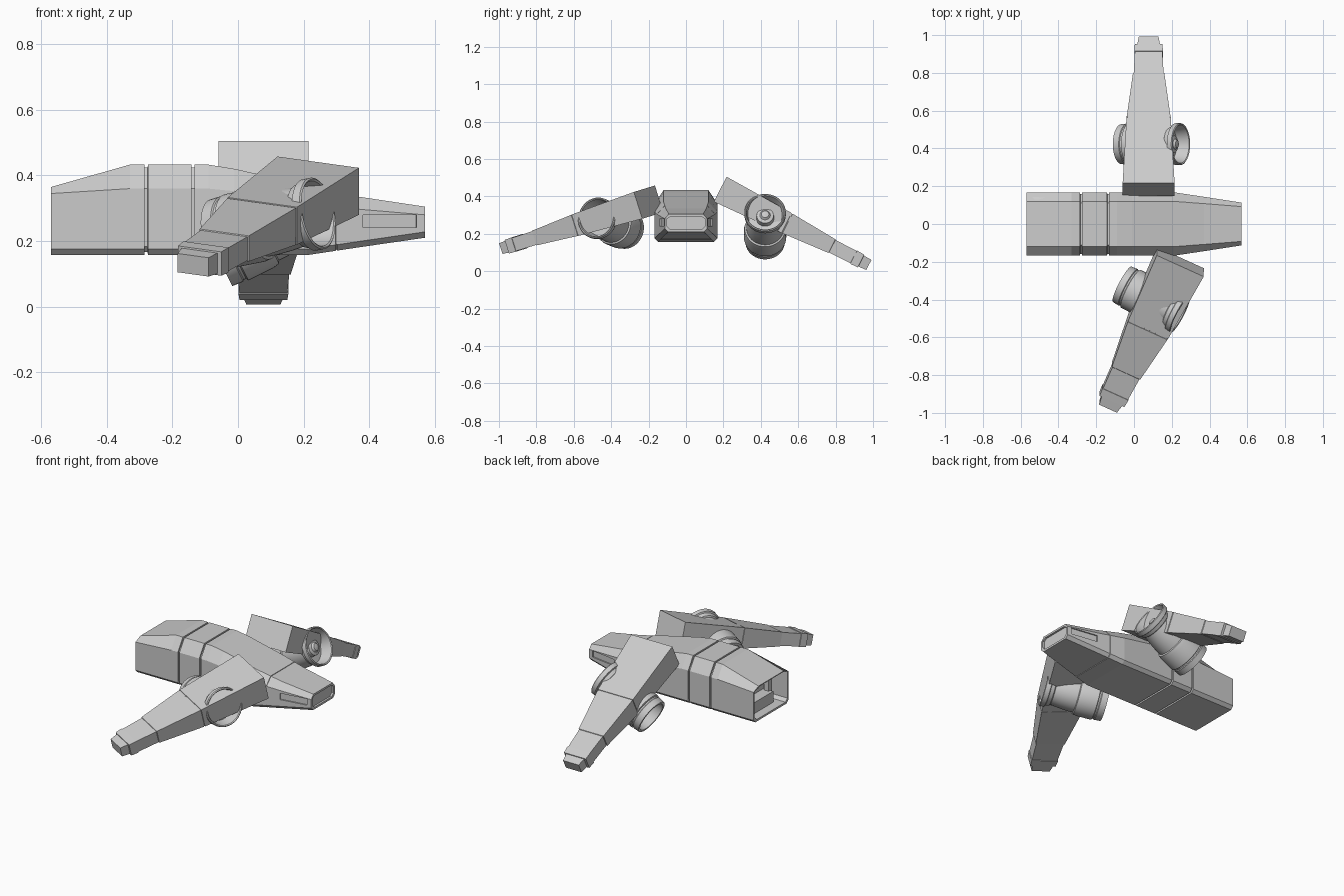
import bpy, bmesh, math
from mathutils import Vector, Matrix

if "Cube" in bpy.data.objects:
    bpy.data.objects.remove(bpy.data.objects["Cube"])


def make_object(name, bm, smooth=False):
    bmesh.ops.recalc_face_normals(bm, faces=bm.faces)
    me = bpy.data.meshes.new(name)
    bm.to_mesh(me)
    bm.free()
    ob = bpy.data.objects.new(name, me)
    bpy.context.collection.objects.link(ob)
    if smooth:
        bpy.context.view_layer.objects.active = ob
        ob.select_set(True)
        bpy.ops.object.shade_smooth_by_angle(angle=math.radians(35))
        ob.select_set(False)
    return ob


def loft(name, rings, smooth=False, caps=True, closed=True):
    bm = bmesh.new()
    vs = [[bm.verts.new(p) for p in r] for r in rings]
    n = len(vs[0])
    for a, b in zip(vs, vs[1:]):
        for i in range(n):
            j = (i + 1) % n
            bm.faces.new((a[i], a[j], b[j], b[i]))
    if caps:
        bm.faces.new(vs[0])
        bm.faces.new(vs[-1])
    return make_object(name, bm, smooth)


def box(name, loc, size, rot_z=0.0):
    bm = bmesh.new()
    m = Matrix.Translation(loc) @ Matrix.Rotation(rot_z, 4, 'Z') @ Matrix.Diagonal((*size, 1))
    bmesh.ops.create_cube(bm, size=1, matrix=m)
    return make_object(name, bm)


def cut(target, cutter):
    cutter.hide_render = True
    cutter.hide_viewport = True
    cutter.display_type = 'WIRE'
    mod = target.modifiers.new("cut", 'BOOLEAN')
    mod.object = cutter
    mod.operation = 'DIFFERENCE'
    mod.solver = 'EXACT'


# Fuselage stations: x, half width, bottom z, shoulder z, top z, top half width
ST = [(-.57, .168, .157, .345, .365, .12), (-.33, .168, .157, .36, .433, .12),
      (-.09, .168, .157, .36, .433, .12), (-.01, .168, .157, .352, .42, .12),
      (.21, .168, .157, .315, .37, .12), (.37, .144, .181, .297, .335, .108),
      (.57, .113, .21, .28, .305, .092)]


def station(x):
    for a, b in zip(ST, ST[1:]):
        if a[0] <= x <= b[0]:
            t = (x - a[0]) / (b[0] - a[0])
            return [p + (q - p) * t for p, q in zip(a, b)]


def hull_ring(x, d=0.0):
    _, w, b, s, t, tw = station(x)
    w, b, t, tw = w - d, b + d, t - d, tw - d
    half = [(tw, t), (w, s), (w, b + .018), (w - .018, b)]
    pts = half + [(-y, z) for y, z in reversed(half)]
    return [(x, y, z) for y, z in pts]


# Panel grooves are added as narrow inset rings
cuts = [(s[0], 0) for s in ST]
for gx, hw, d in [(-.28, .005, .009), (-.137, .005, .009), (.30, .002, .003)]:
    cuts += [(gx - hw, 0), (gx - hw + .0005, d), (gx + hw - .0005, d), (gx + hw, 0)]
fuselage = loft("fuselage", [hull_ring(x, d) for x, d in sorted(cuts)])

# Open rear bay, nose recess and side slots
rear = [hull_ring(-.57, .012), hull_ring(-.45, .012)]
rear[0] = [(-.6, y, z) for _, y, z in rear[0]]
cut(fuselage, loft("rear_bay_cutter", rear))
nose = [(x, y, z) for x, y, z in hull_ring(.57, .012)]
cut(fuselage, loft("nose_cutter", [[(x - .012, y, z) for x, y, z in nose],
                                   [(x + .02, y, z) for x, y, z in nose]]))
for sgn in (1, -1):
    cut(fuselage, box("side_slot_cutter", (.463, sgn * .13, .26), (.165, .016, .038), -sgn * .154))

# Machinery inside the rear bay
box("bay_console", (-.48, 0, .2), (.07, .2, .07))
for y in (-.1, .1):
    box("bay_post", (-.48, y, .26), (.03, .03, .19))

# Wing sections: distance along, half width, half thickness
WING = [(0, .1375, .075), (.398, .117, .06), (.399, .113, .057), (.403, .113, .057),
        (.404, .116, .059), (.67, .083, .041), (.672, .079, .038), (.80, .073, .037),
        (.801, .076, .040), (.845, .073, .038), (.846, .06, .033), (.892, .052, .030)]


def wing(name, root, tip, side):
    root, tip, side = Vector(root), Vector(tip), Vector(side)
    u = (tip - root).normalized()
    x = (side - u * side.dot(u)).normalized()
    n = x.cross(u)
    if n.z < 0:
        n = -n
    rings = [[root + u * d + x * (w * a) + n * (h * b)
              for a, b in ((1, 1), (-1, 1), (-1, -1), (1, -1))] for d, w, h in WING]
    loft(name, rings)


# Engine profile: distance from intake lip, radius
ENGINE = [(.07, .001), (.07, .088), (.004, .101), (0, .106), (.004, .111), (.03, .111),
          (.034, .103), (.055, .098), (.06, .09), (.11, .096), (.16, .1), (.19, .1),
          (.194, .109), (.215, .113), (.30, .113), (.304, .105), (.312, .105),
          (.316, .109), (.352, .106), (.352, .092), (.28, .085), (.28, .001)]
HUB = [(.02, .001), (.024, .02), (.035, .028), (.04, .045), (.08, .05)]


def engine(name, intake, exhaust, profile):
    intake = Vector(intake)
    d = (Vector(exhaust) - intake).normalized()
    a = d.cross(Vector((0, 0, 1))).normalized()
    b = d.cross(a)
    n = 40
    loft(name, [[intake + d * s + (a * math.cos(t) + b * math.sin(t)) * r
                 for t in (2 * math.pi * i / n for i in range(n))] for s, r in profile], True)


wing("back_wing", (.0775, .183, .438), (.0775, .978, .033), (1, 0, 0))
wing("front_wing", (.245, -.2, .369), (-.14, -.975, .125), (.25, -.114, -.035))
for side, i, e in (("back", (.25, .423, .315), (-.07, .423, .155)),
                   ("front", (.245, -.48, .285), (-.07, -.315, .222))):
    engine(side + "_engine", i, e, ENGINE)
    engine(side + "_engine_hub", i, e, HUB)
